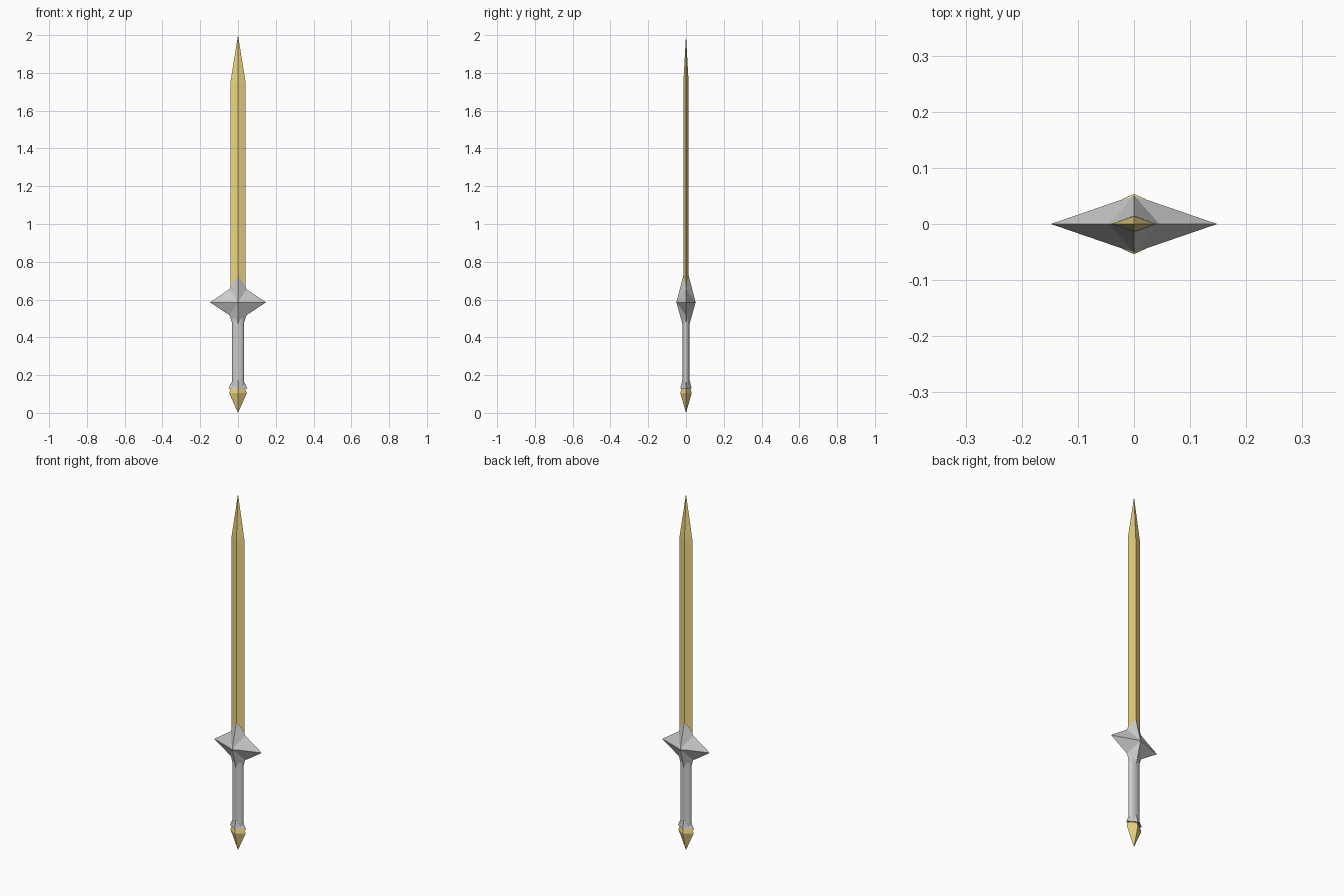
import bpy, bmesh, math

if "Cube" in bpy.data.objects:
    bpy.data.objects.remove(bpy.data.objects["Cube"])

gold = bpy.data.materials.new("gold")
gold.diffuse_color = (0.83, 0.66, 0.22, 1)
gold.use_nodes = True
gold.node_tree.nodes["Principled BSDF"].inputs["Base Color"].default_value = gold.diffuse_color


def loft(name, rings, sides=4, mat=None, smooth=False):
    """Stack rings (half width x, half depth y, z of side corners, z of front/back
    corners); a ring of zero width becomes a point."""
    bm = bmesh.new()
    loops = []
    for rx, ry, zx, zy in rings:
        if rx == 0:
            loops.append([bm.verts.new((0, 0, zx))])
            continue
        loop = []
        for i in range(sides):
            c, s = math.cos(math.tau * i / sides), math.sin(math.tau * i / sides)
            loop.append(bm.verts.new((rx * c, ry * s, zx * c * c + zy * s * s)))
        loops.append(loop)
    for a, b in zip(loops, loops[1:]):
        for i in range(sides):
            j = (i + 1) % sides
            quad = [a[i % len(a)], a[j % len(a)], b[j % len(b)], b[i % len(b)]]
            quad = list(dict.fromkeys(quad))
            f = bm.faces.new(quad)
            if len(quad) == 4:
                bmesh.ops.triangulate(bm, faces=[f])
    for loop in (loops[0], loops[-1]):
        if len(loop) > 2:
            bm.faces.new(loop)
    bmesh.ops.recalc_face_normals(bm, faces=bm.faces[:])
    me = bpy.data.meshes.new(name)
    bm.to_mesh(me)
    bm.free()
    for p in me.polygons:
        p.use_smooth = smooth and len(p.vertices) < 5
    ob = bpy.data.objects.new(name, me)
    bpy.context.collection.objects.link(ob)
    if mat:
        me.materials.append(mat)
    return ob


# diamond-section blade with a tapered tip
loft("blade", [(0.04, 0.014, 0.6, 0.6), (0.04, 0.014, 1.75, 1.75), (0, 0, 2.0, 2.0)], mat=gold)

# star-shaped guard, with raised points on the front and back ridges
loft("guard", [(0.033, 0.017, 0.48, 0.465), (0.045, 0.02, 0.517, 0.475),
               (0.148, 0.051, 0.585, 0.585),
               (0.045, 0.016, 0.655, 0.72), (0.04, 0.0145, 0.67, 0.725)])

# small gems on the front and back of the guard
for side, y in (("front", -0.044), ("back", 0.044)):
    gem = loft("guard_gem_" + side, [(0, 0, -0.008, 0), (0.022, 0.0095, 0, 0), (0, 0, 0.008, 0)], mat=gold)
    gem.location = (0, y, 0.585)

# rounded oval grip
loft("grip", [(0.033, 0.018, 0.14, 0.14), (0.033, 0.018, 0.5, 0.5)], sides=16, smooth=True)

# flared collar under the grip
loft("collar", [(0.05, 0.03, 0.13, 0.13), (0.034, 0.019, 0.162, 0.175)])

# pointed pommel
loft("pommel", [(0, 0, 0, 0), (0.047, 0.03, 0.105, 0.105), (0.036, 0.023, 0.132, 0.132)], mat=gold)
